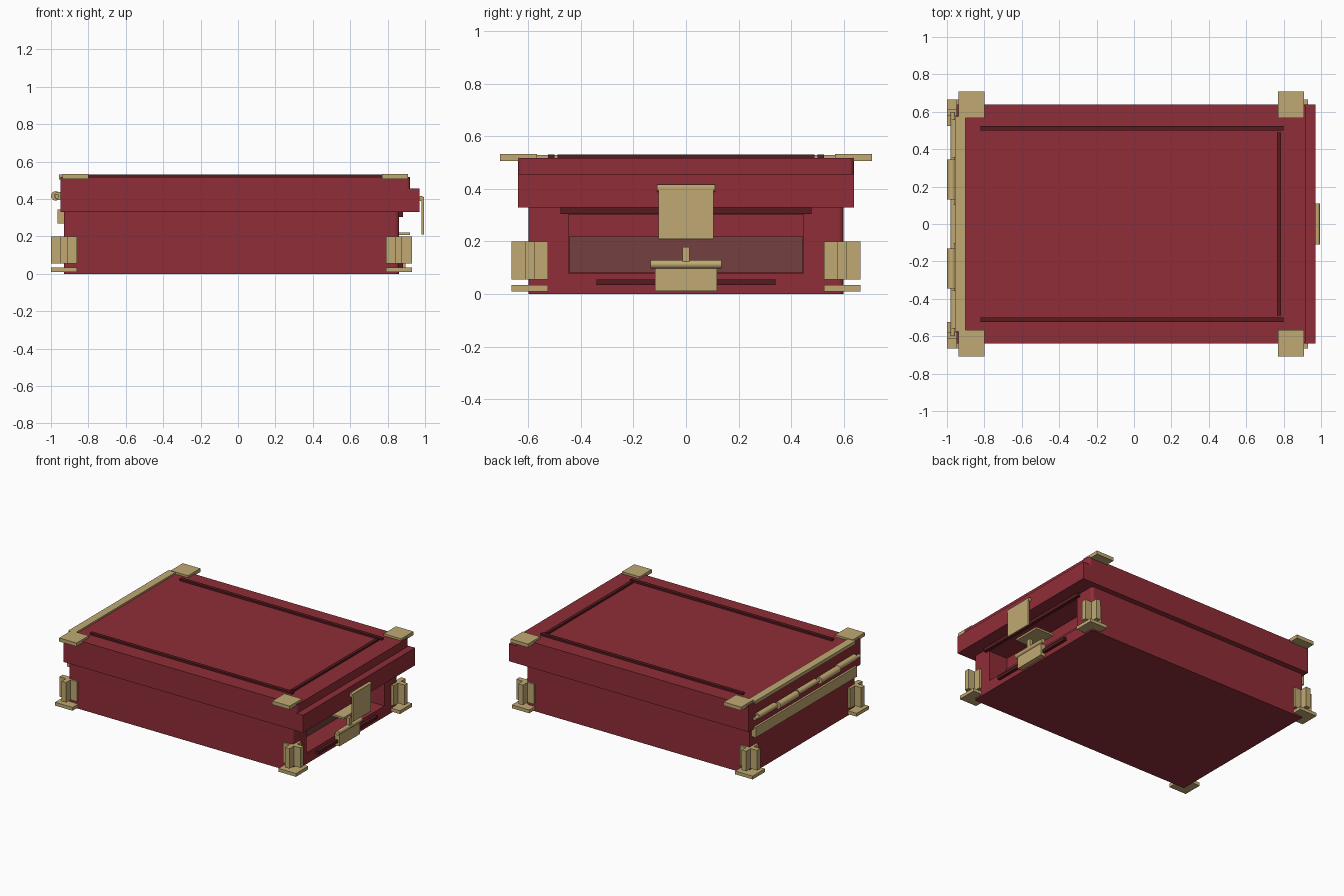
import bpy
import bmesh
import math
from mathutils import Matrix

old = bpy.data.objects.get("Cube")
if old:
    bpy.data.objects.remove(old, do_unlink=True)


def material(name, hex_code):
    """Flat material from an sRGB hex colour."""
    srgb = [int(hex_code[i:i + 2], 16) / 255 for i in (0, 2, 4)]
    col = [c / 12.92 if c <= 0.04045 else ((c + 0.055) / 1.055) ** 2.4 for c in srgb] + [1.0]
    mat = bpy.data.materials.new(name)
    mat.use_nodes = True
    mat.diffuse_color = col
    bsdf = mat.node_tree.nodes["Principled BSDF"]
    bsdf.inputs["Base Color"].default_value = col
    bsdf.inputs["Roughness"].default_value = 0.7
    return mat


RED = material("case_red", "8F2D37")
DARK = material("dark_red_trim", "561B20")
BRASS = material("brass", "C0A972")
LINING = material("dusky_lining", "734040")


def finish(name, bm, mat):
    mesh = bpy.data.meshes.new(name)
    bm.to_mesh(mesh)
    bm.free()
    mesh.materials.append(mat)
    ob = bpy.data.objects.new(name, mesh)
    bpy.context.collection.objects.link(ob)
    return ob


def box(name, x, y, z, mat, round_end=0.0):
    """Box from (min, max) ranges; round_end rounds the upright edges at +x."""
    bm = bmesh.new()
    bmesh.ops.create_cube(bm, size=1)
    for v in bm.verts:
        v.co = [r[0] if c < 0 else r[1] for c, r in zip(v.co, (x, y, z))]
    if round_end:
        edges = [e for e in bm.edges
                 if all(abs(v.co.x - x[1]) < 1e-5 for v in e.verts)
                 and abs(e.verts[0].co.z - e.verts[1].co.z) > 1e-4]
        bmesh.ops.bevel(bm, geom=edges, offset=round_end, segments=4,
                        profile=0.5, affect='EDGES')
    return finish(name, bm, mat)


def rod(name, x, z, y, radius, mat):
    """Cylinder lying along y."""
    bm = bmesh.new()
    place = Matrix.Translation((x, (y[0] + y[1]) / 2, z)) @ Matrix.Rotation(math.pi / 2, 4, 'X')
    bmesh.ops.create_cone(bm, cap_ends=True, segments=16, radius1=radius, radius2=radius,
                          depth=y[1] - y[0], matrix=place)
    ob = finish(name, bm, mat)
    activate(ob)
    bpy.ops.object.shade_smooth_by_angle(angle=math.radians(40))
    return ob


def activate(ob):
    bpy.ops.object.select_all(action='DESELECT')
    ob.select_set(True)
    bpy.context.view_layer.objects.active = ob


# Lower case with a recess cut into its right-hand end
BACK = 0.71
body = box("case_body", (-0.93, 0.86), (-0.6, 0.6), (0, 0.345), RED, 0.02)
cutter = box("recess_cutter", (BACK, 1.0), (-0.447, 0.447), (0.08, 0.303), RED)
cutter.hide_render = True
cut = body.modifiers.new("recess", 'BOOLEAN')
cut.operation = 'DIFFERENCE'
cut.object = cutter
cut.solver = 'EXACT'
activate(body)
bpy.ops.object.modifier_apply(modifier="recess")
bpy.data.objects.remove(cutter, do_unlink=True)
box("recess_lining", (BACK, BACK + 0.008), (-0.446, 0.446), (0.081, 0.218), LINING)

# Lid with a stepped front lip
box("lid", (-0.95, 0.92), (-0.64, 0.64), (0.33, 0.518), RED, 0.02)
box("lid_lip", (0.90, 0.97), (-0.64, 0.64), (0.33, 0.457), RED)

# Dark trim strips
for side, tag in ((1, "back"), (-1, "front")):
    box("lid_trim_" + tag, (-0.82, 0.80), sorted((side * 0.50, side * 0.525)), (0.51, 0.532), DARK)
box("lid_trim_end", (0.765, 0.787), (-0.49, 0.49), (0.51, 0.532), DARK)
box("recess_trim_top", (0.85, 0.882), (-0.477, 0.477), (0.305, 0.33), DARK)
box("recess_trim_bottom", (0.85, 0.882), (-0.34, 0.34), (0.035, 0.056), DARK)

# Corner brasses: lid cap, cross-shaped upright and foot plate
for sx, cap_x, foot_x, xtag in ((-1, -0.868, -0.93, "right"), (1, 0.84, 0.86, "left")):
    for sy, ytag in ((1, "back"), (-1, "front")):
        tag = f"{ytag}_{xtag}"
        cy = sy * 0.595
        box("lid_cap_" + tag, (cap_x - 0.07, cap_x + 0.07),
            (sy * 0.638 - 0.07, sy * 0.638 + 0.07), (0.507, 0.533), BRASS)
        box("corner_plate_" + tag, (foot_x - 0.07, foot_x + 0.07),
            (cy - 0.018, cy + 0.018), (0.055, 0.2), BRASS)
        box("corner_fin_" + tag, (foot_x - 0.018, foot_x + 0.018),
            (cy - 0.07, cy + 0.07), (0.055, 0.2), BRASS)
        box("foot_plate_" + tag, (foot_x - 0.07, foot_x + 0.07),
            (cy - 0.07, cy + 0.07), (0.01, 0.034), BRASS)

# Hinge side: top edging, rail and barrel knuckles
box("hinge_top_edging", (-0.957, -0.90), (-0.575, 0.575), (0.505, 0.53), BRASS)
box("hinge_rail", (-0.965, -0.92), (-0.58, 0.58), (0.27, 0.345), BRASS)
rod("hinge_pin", -0.968, 0.415, (-0.6, 0.6), 0.012, BRASS)
rod("hinge_knuckle_middle", -0.962, 0.415, (-0.105, 0.105), 0.02, BRASS)
for s, tag in ((1, "back"), (-1, "front")):
    rod("hinge_knuckle_inner_" + tag, -0.975, 0.417, sorted((s * 0.13, s * 0.345)), 0.025, BRASS)
    rod("hinge_knuckle_outer_" + tag, -0.960, 0.417, sorted((s * 0.355, s * 0.56)), 0.022, BRASS)

# Hasp hanging from the lip, with its tongue reaching into the recess
box("hasp_plate", (0.982, 0.994), (-0.105, 0.105), (0.21, 0.41), BRASS)
rod("hasp_roll", 0.98, 0.403, (-0.11, 0.11), 0.014, BRASS)
box("hasp_tongue", (0.775, 0.92), (-0.103, 0.103), (0.208, 0.222), BRASS)

# Lower latch on the case
box("latch_plate", (0.855, 0.895), (-0.118, 0.118), (0.012, 0.1), BRASS)
rod("latch_roll", 0.89, 0.113, (-0.135, 0.135), 0.016, BRASS)
box("latch_pin", (0.878, 0.902), (-0.014, 0.014), (0.115, 0.178), BRASS)
